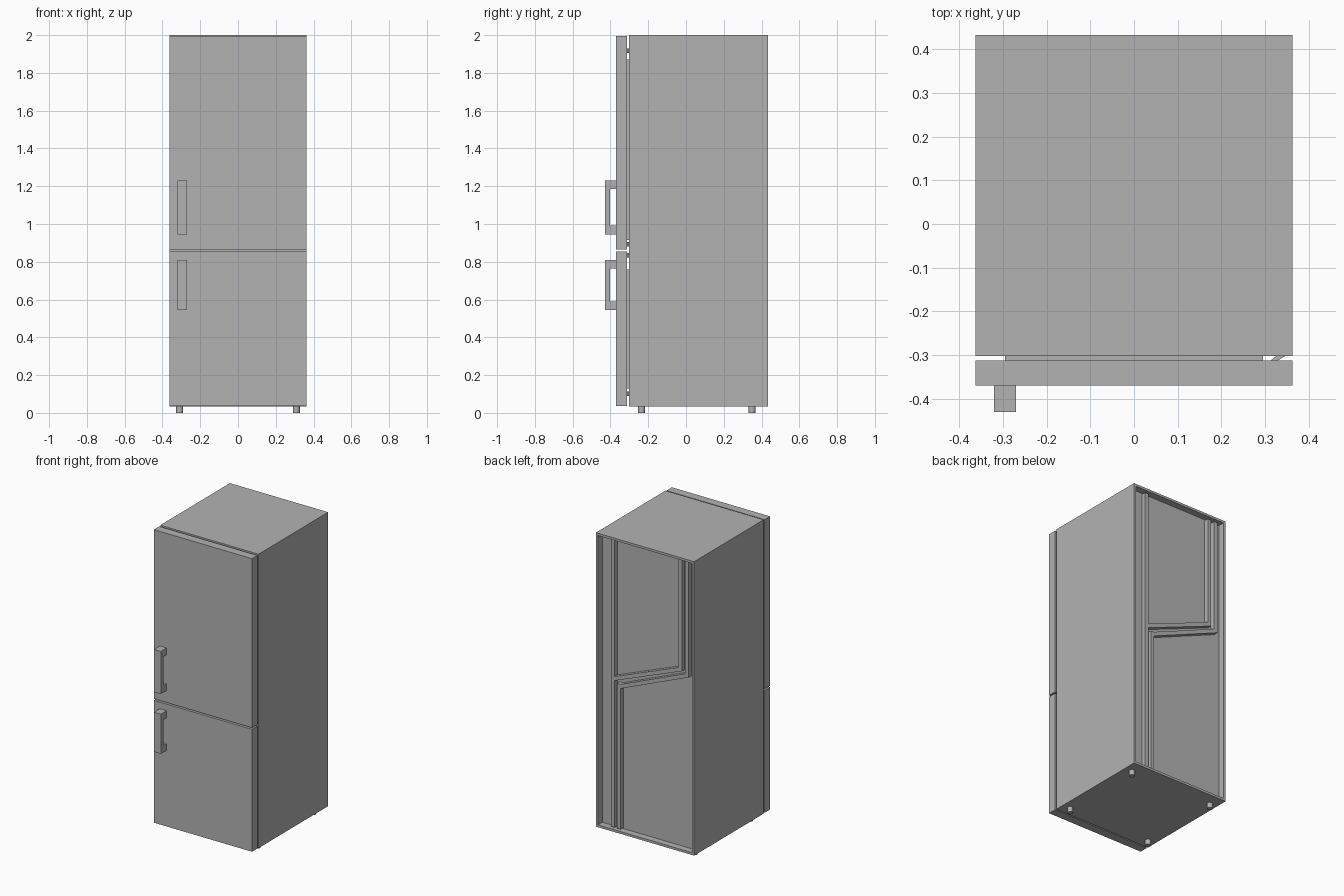
import bpy, bmesh
from mathutils import Vector

old = bpy.data.objects.get("Cube")
if old:
    bpy.data.objects.remove(old, do_unlink=True)

grey = bpy.data.materials.new("light_grey")
grey.use_nodes = True
COLOUR = (0.45, 0.45, 0.45, 1)
grey.diffuse_color = COLOUR
grey.node_tree.nodes["Principled BSDF"].inputs["Base Color"].default_value = COLOUR


def finish(name, bm):
    bmesh.ops.recalc_face_normals(bm, faces=bm.faces[:])
    mesh = bpy.data.meshes.new(name)
    bm.to_mesh(mesh)
    bm.free()
    mesh.materials.append(grey)
    obj = bpy.data.objects.new(name, mesh)
    bpy.context.collection.objects.link(obj)
    return obj


def box_mesh(xs, ys, zs):
    bm = bmesh.new()
    bmesh.ops.create_cube(bm, size=1)
    for v in bm.verts:
        v.co = [r[0] if c < 0 else r[1] for c, r in zip(v.co, (xs, ys, zs))]
    return bm


def box(name, xs, ys, zs):
    return finish(name, box_mesh(xs, ys, zs))


def prism(name, outline, offset):
    """Extrude a closed outline of 3D points along an offset."""
    bm = bmesh.new()
    face = bm.faces.new([bm.verts.new(p) for p in outline])
    new = bmesh.ops.extrude_face_region(bm, geom=[face])["geom"]
    for v in new:
        if isinstance(v, bmesh.types.BMVert):
            v.co += Vector(offset)
    return finish(name, bm)


W = 0.363               # half width
BACK, FRONT = 0.433, -0.302
BASE, TOP = 0.035, 2.0
RIM, RECESS = 0.022, 0.045
DOOR = (-0.37, -0.313)

# Cabinet with recessed rear panel
bm = box_mesh((-W, W), (FRONT, BACK), (BASE, TOP))
bm.normal_update()
rear = max(bm.faces, key=lambda f: f.calc_center_median().y)
bmesh.ops.inset_region(bm, faces=[rear], thickness=RIM)
new = bmesh.ops.extrude_face_region(bm, geom=[rear])["geom"]
for v in new:
    if isinstance(v, bmesh.types.BMVert):
        v.co.y -= RECESS
if rear.is_valid:
    bm.faces.remove(rear)
finish("cabinet", bm)

# Doors, gaskets and C-shaped handles
for name, z, gasket, grip in (
        ("upper", (0.865, 1.996), (0.915, 1.87), (0.945, 1.23)),
        ("lower", (0.037, 0.855), (0.13, 0.76), (0.545, 0.81))):
    box(name + "_door", (-W, W), DOOR, z)
    box(name + "_gasket", (-0.295, 0.295), (DOOR[1], FRONT), gasket)
    lo, hi = grip
    y0, y1, y2, t = -0.43, -0.403, DOOR[0], 0.046
    side = [(y2, lo), (y0, lo), (y0, hi), (y2, hi),
            (y2, hi - t), (y1, hi - t), (y1, lo + t), (y2, lo + t)]
    prism(name + "_handle", [(-0.32, y, zz) for y, zz in side], (0.05, 0, 0))

# Slanted hinge plates
for i, z in enumerate((0.09, 0.822, 0.882, 1.905)):
    plan = [(0.312, DOOR[1]), (0.328, DOOR[1]), (0.347, FRONT), (0.326, FRONT)]
    prism("hinge_%d" % (i + 1), [(x, y, z) for x, y in plan], (0, 0, 0.024))

# Rear cooling pipes: upright legs with two slanted runs between them
PIPE = (BACK - RECESS, BACK - 0.015)
low, high = BASE + RIM, TOP - RIM
box("pipe_full_leg", (0.235, 0.262), PIPE, (low, high))
box("pipe_lower_leg", (0.19, 0.217), PIPE, (low, 1.025))
box("pipe_upper_leg_inner", (-0.262, -0.235), PIPE, (1.235, high))
box("pipe_upper_leg_outer", (-0.312, -0.285), PIPE, (1.215, high))
for name, xa, za, xb, zb in (("inner", 0.24, 1.065, -0.262, 1.263),
                             ("outer", 0.217, 1.015, -0.312, 1.235)):
    ends = [(xa, za), (xb, zb), (xb, zb - 0.028), (xa, za - 0.028)]
    prism("pipe_slanted_" + name, [(x, PIPE[0], z) for x, z in ends],
          (0, PIPE[1] - PIPE[0], 0))

# Round feet
for sx, side in ((-1, "right"), (1, "left")):
    for y, end in ((-0.235, "front"), (0.35, "back")):
        bm = bmesh.new()
        bmesh.ops.create_cone(bm, cap_ends=True, segments=16, radius1=0.018,
                              radius2=0.018, depth=BASE)
        bmesh.ops.translate(bm, verts=bm.verts, vec=(sx * 0.309, y, BASE / 2))
        foot = finish("%s_%s_foot" % (end, side), bm)
        bpy.context.view_layer.objects.active = foot
        foot.select_set(True)
        bpy.ops.object.shade_smooth_by_angle()
        foot.select_set(False)
